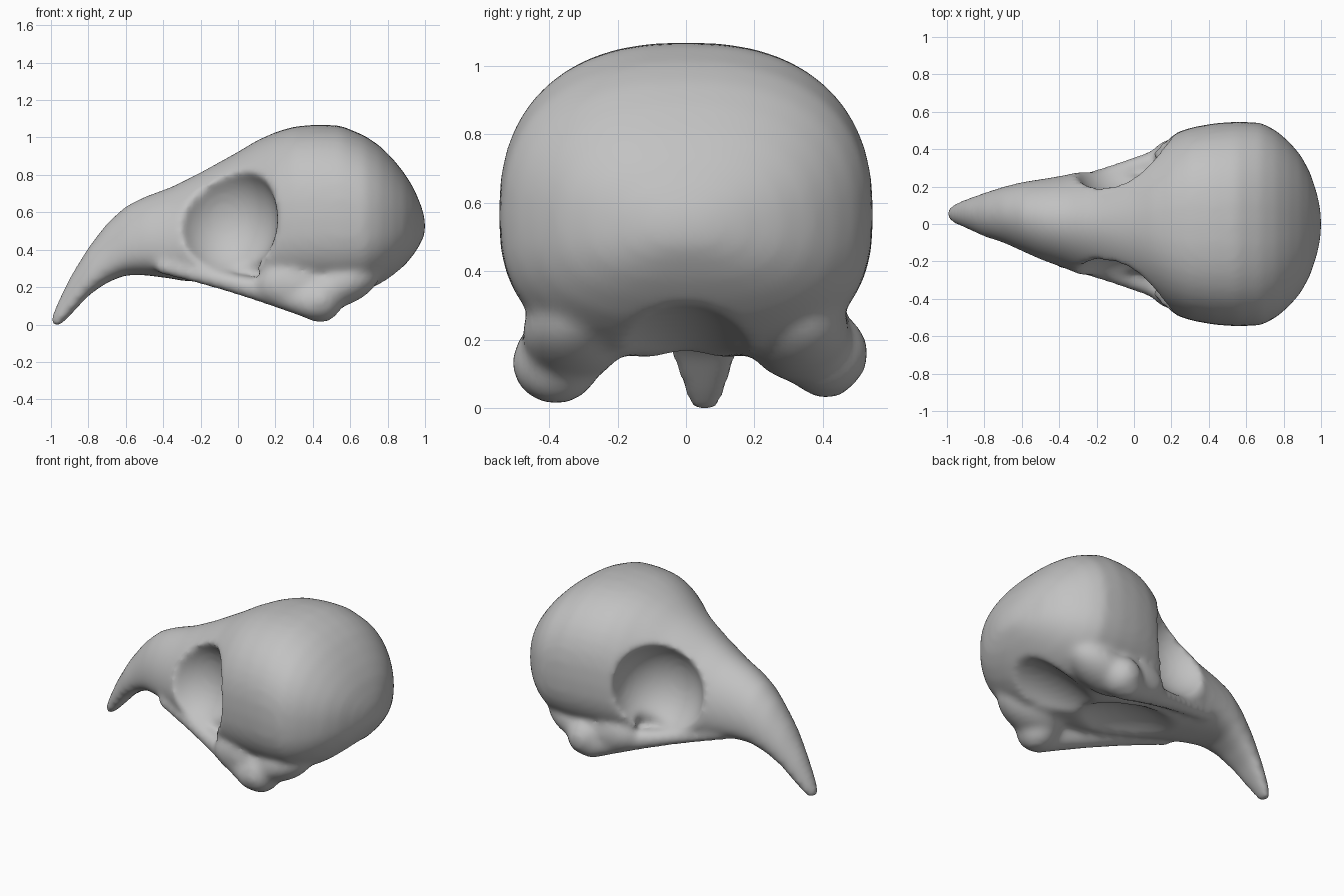
import bpy, bmesh, math
from mathutils import Vector, Matrix

default_cube = bpy.data.objects.get("Cube")
if default_cube:
    bpy.data.objects.remove(default_cube, do_unlink=True)

bone = bpy.data.materials.new("bone_grey")
bone.use_nodes = True
bone.diffuse_color = (0.54, 0.54, 0.54, 1)
bone.node_tree.nodes["Principled BSDF"].inputs["Base Color"].default_value = (0.54, 0.54, 0.54, 1)


def make_object(name, bm):
    mesh = bpy.data.meshes.new(name)
    bmesh.ops.recalc_face_normals(bm, faces=bm.faces)
    bm.to_mesh(mesh)
    bm.free()
    obj = bpy.data.objects.new(name, mesh)
    bpy.context.scene.collection.objects.link(obj)
    return obj


def signed_power(value, power):
    return math.copysign(abs(value) ** power, value)


def loft(bm, sections, segments=40):
    """Skin a row of rounded cross-sections along x."""
    rings = []
    for x, centre, width, bottom, top in sections:
        blend = min(max((x + .1) / .35, 0), 1)
        middle = bottom + (top - bottom) * (.36 + .1 * blend)
        upper = 1.9 + .5 * blend
        ring = []
        for i in range(segments):
            angle = math.tau * i / segments
            above = math.sin(angle) > 0
            rise = top - middle if above else middle - bottom
            power = 2 / (upper if above else 2.6)
            y = centre + width * signed_power(math.cos(angle), power)
            z = middle + rise * signed_power(math.sin(angle), power)
            ring.append(bm.verts.new((x, y, z)))
        rings.append(ring)
    for a, b in zip(rings, rings[1:]):
        for i in range(segments):
            j = (i + 1) % segments
            bm.faces.new((a[i], a[j], b[j], b[i]))
    bm.faces.new(rings[0])
    bm.faces.new(rings[-1])


def ellipsoid(bm, centre, radii, turn=0, axis="Z"):
    matrix = (Matrix.Translation(centre) @ Matrix.Rotation(turn, 4, axis)
              @ Matrix.Diagonal((*radii, 1)))
    bmesh.ops.create_uvsphere(bm, u_segments=32, v_segments=20, radius=1, matrix=matrix)


# Beak, brow and braincase: x, centre y, half width, bottom z, top z
SECTIONS = [
    (-1, .055, .03, .01, .05), (-.96, .055, .055, 0, .15), (-.9, .055, .08, .06, .27),
    (-.8, .05, .12, .17, .43), (-.7, .05, .15, .24, .56), (-.6, .04, .185, .28, .65),
    (-.5, .025, .215, .28, .7), (-.35, .01, .255, .26, .755), (-.2, 0, .31, .23, .83),
    (0, 0, .39, .19, .94), (.1, 0, .43, .17, 1), (.2, 0, .48, .16, 1.045),
    (.3, 0, .515, .16, 1.075), (.42, 0, .538, .16, 1.085), (.55, 0, .548, .16, 1.08),
    (.68, 0, .542, .18, 1.025), (.76, 0, .5, .22, .97), (.83, 0, .44, .27, .9),
    (.89, 0, .37, .33, .825), (.94, 0, .28, .39, .745), (.98, 0, .16, .455, .65),
    (1, 0, .06, .5, .58),
]
bm = bmesh.new()
loft(bm, SECTIONS)
skull = make_object("skull", bm)

# Eye sockets and openings beside the cheek bars
bm = bmesh.new()
for side in (-1, 1):
    ellipsoid(bm, (-.07, side * .41, .58), (.285, .28, .31), side * .3)
    ellipsoid(bm, (.05, side * .31, .24), (.1, .055, .16), side * .4)
socket_cutter = make_object("socket_cutter", bm)

# Hollow palate and the sloping hollow under the back of the head
bm = bmesh.new()
ellipsoid(bm, (-.02, 0, .12), (.42, .22, .16))
ellipsoid(bm, (.64, 0, .12), (.46, .2, .15), -.3, "Y")
under_cutter = make_object("under_cutter", bm)

# Cheek bars ending in the jaw joints
bm = bmesh.new()
for side in (-1, 1):
    start = Vector((-.4, side * .19, .325))
    end = Vector((.4, side * .41, .135))
    steps = 26
    for i in range(steps + 1):
        t = i / steps
        radius = .045 + .05 * t * t
        ellipsoid(bm, start.lerp(end, t), (radius, radius, radius))
    lift = .025 if side > 0 else 0
    ellipsoid(bm, (.44, side * .38 + lift, .15 + lift), (.12, .13, .125))
    ellipsoid(bm, (.3, side * .38, .23), (.2, .09, .13))
    ellipsoid(bm, (.54, side * .33, .23), (.23, .15, .12), -.35, "Y")
cheek_bars = make_object("cheek_bars", bm)


def add_modifier(kind, obj=skull, **settings):
    modifier = obj.modifiers.new(kind.title(), kind)
    for key, value in settings.items():
        setattr(modifier, key, value)


# Fuse everything into one soft bone surface
for part in (skull, socket_cutter, under_cutter, cheek_bars):
    add_modifier("REMESH", part, mode="VOXEL", voxel_size=.016)
for cutter in (socket_cutter, under_cutter):
    add_modifier("BOOLEAN", operation="DIFFERENCE", object=cutter, solver="EXACT")
add_modifier("BOOLEAN", operation="UNION", object=cheek_bars, solver="EXACT")
add_modifier("REMESH", mode="VOXEL", voxel_size=.018)
add_modifier("SMOOTH", factor=.5, iterations=16)

bpy.context.view_layer.update()
graph = bpy.context.evaluated_depsgraph_get()
baked = bpy.data.meshes.new_from_object(skull.evaluated_get(graph))
skull.modifiers.clear()
skull.data = baked
for helper in (socket_cutter, under_cutter, cheek_bars):
    bpy.data.objects.remove(helper, do_unlink=True)

# Stand the beak tip on the ground
floor = min(v.co.z for v in baked.vertices)
baked.transform(Matrix.Translation((0, 0, -floor)))

baked.materials.clear()
baked.materials.append(bone)
bpy.context.view_layer.objects.active = skull
skull.select_set(True)
bpy.ops.object.shade_smooth_by_angle(angle=math.radians(50))
